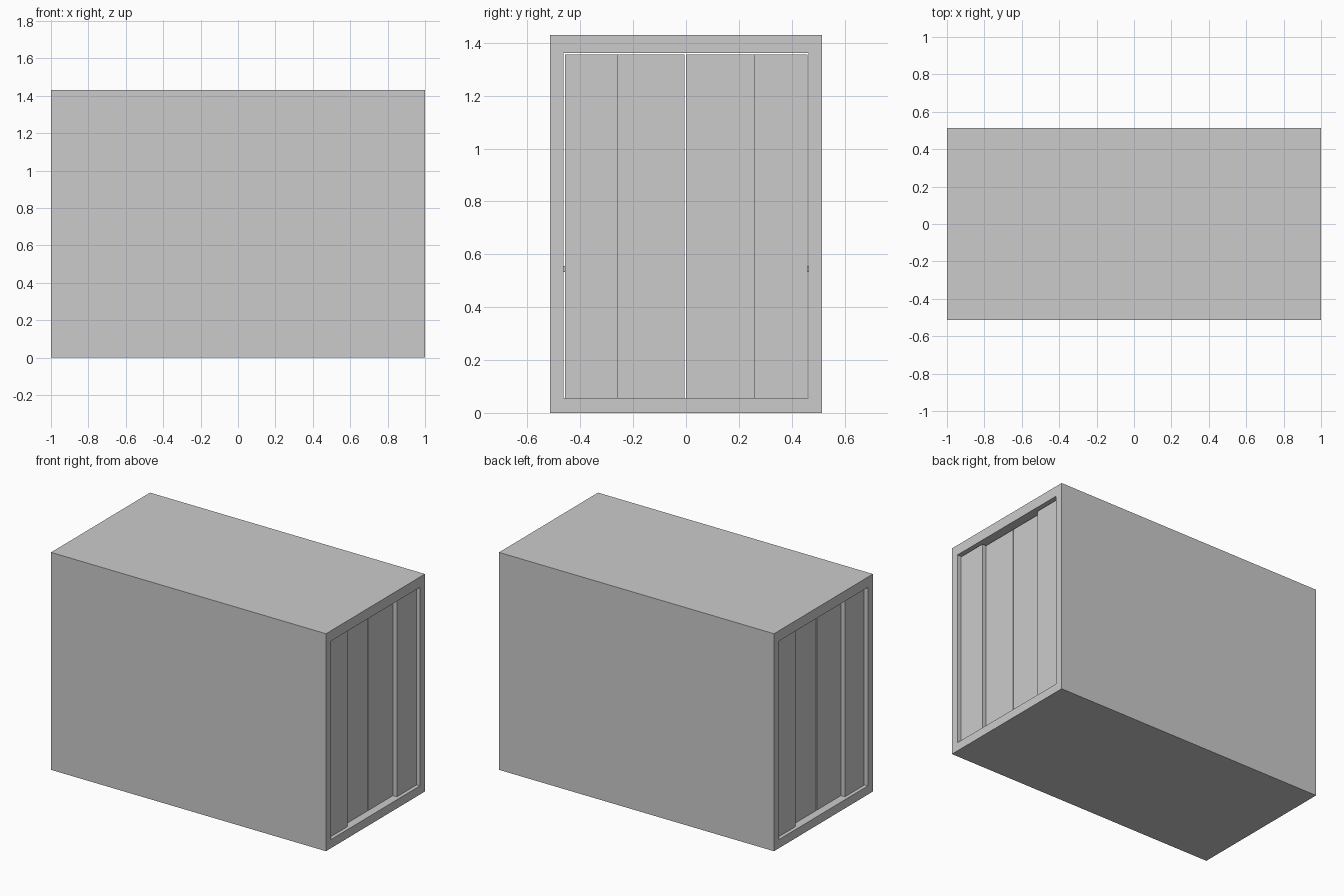
import bpy

if "Cube" in bpy.data.objects:
    bpy.data.objects.remove(bpy.data.objects["Cube"])

L, W, H = 1.0, 0.514, 1.43      # half length, half width, height
FLOOR, HEAD, JAMB = 0.057, 1.362, 0.463


def box(name, x, y, z):
    """Box from (min, max) ranges on each axis."""
    bpy.ops.mesh.primitive_cube_add(
        size=1, location=[(a + b) / 2 for a, b in (x, y, z)])
    ob = bpy.context.object
    ob.name = name
    ob.scale = [b - a for a, b in (x, y, z)]
    bpy.ops.object.transform_apply(location=True, rotation=False, scale=True)
    return ob


def mirror_ends(ob):
    """Repeat a part at the opposite end of the cabin."""
    m = ob.modifiers.new("mirror_ends", 'MIRROR')
    m.use_axis = (True, False, False)


# Floor slab
box("floor", (-L, L), (-W, W), (0, FLOOR))

# Walls and ceiling: hollow tunnel open at both ends
shell = box("cabin_shell", (-L, L), (-W, W), (FLOOR, H))
cutter = box("cabin_cutter", (-L - 0.1, L + 0.1), (-JAMB, JAMB), (FLOOR - 0.1, HEAD))
cut = shell.modifiers.new("hollow", 'BOOLEAN')
cut.operation = 'DIFFERENCE'
cut.solver = 'EXACT'
cut.object = cutter
bpy.context.view_layer.objects.active = shell
bpy.ops.object.modifier_apply(modifier="hollow")
bpy.data.objects.remove(cutter, do_unlink=True)

# Sliding door leaves: outer pair proud of the inner pair, at both ends
leaves = [
    ("outer_door_left", 0.948, 0.976, -0.457, -0.257),
    ("inner_door_left", 0.920, 0.947, -0.260, -0.006),
    ("inner_door_right", 0.920, 0.947, 0.000, 0.260),
    ("outer_door_right", 0.948, 0.976, 0.257, 0.459),
]
for name, x0, x1, y0, y1 in leaves:
    mirror_ends(box(name, (x0, x1), (y0, y1), (FLOOR, 1.355)))

# Handrails along the inside walls
for side, name in ((-1, "handrail_left"), (1, "handrail_right")):
    box(name, (-0.85, 0.85), sorted((side * JAMB, side * 0.435)), (0.532, 0.556))
